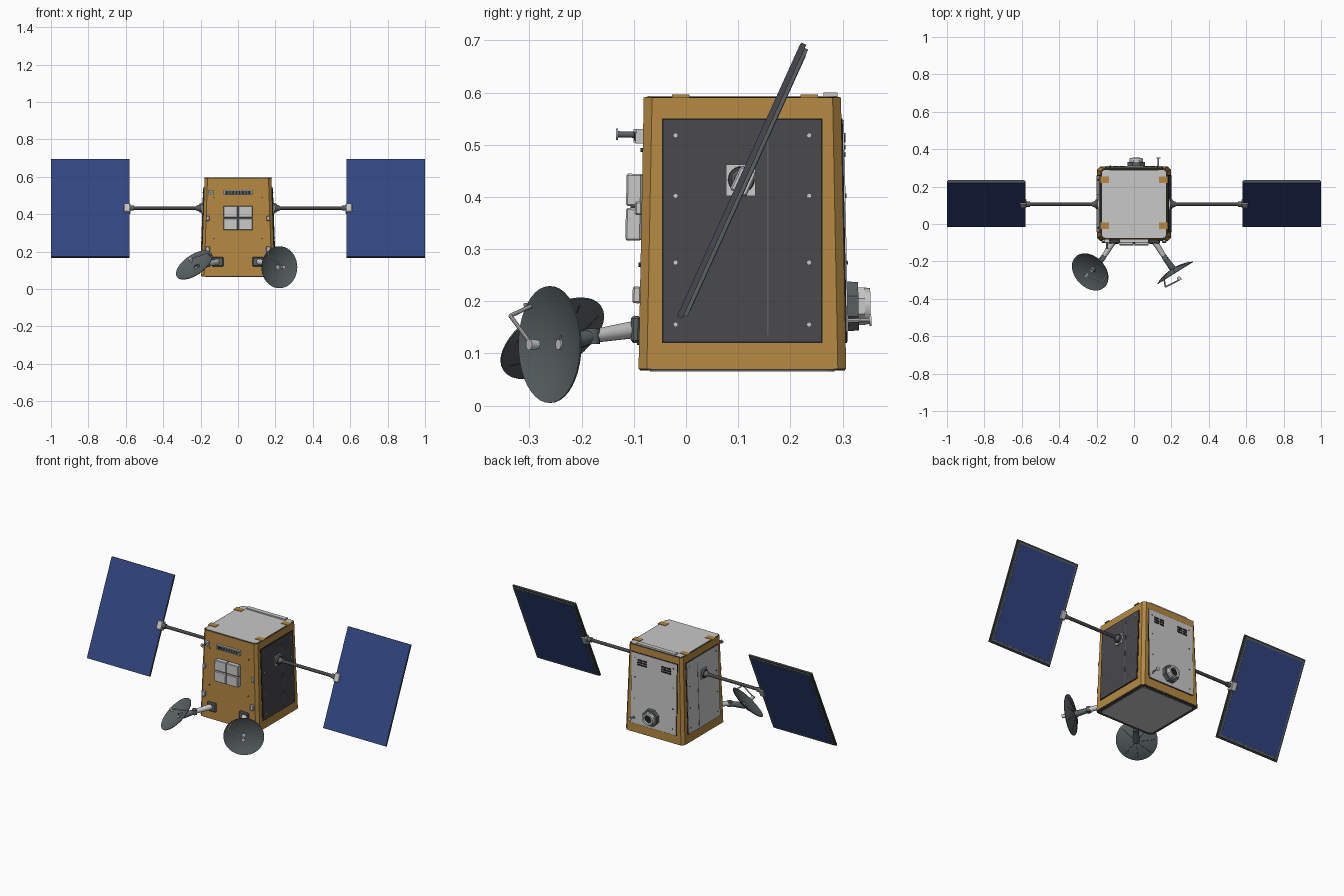
import bpy, bmesh, math
from mathutils import Matrix, Vector

cube = bpy.data.objects.get("Cube")
if cube:
    bpy.data.objects.remove(cube, do_unlink=True)


def material(name, rgb):
    m = bpy.data.materials.new(name)
    m.use_nodes = True
    m.diffuse_color = (*rgb, 1)
    m.node_tree.nodes["Principled BSDF"].inputs["Base Color"].default_value = (*rgb, 1)
    return m


GOLD = material("gold foil", (0.46, 0.25, 0.055))
LIGHT = material("light grey", (0.58, 0.58, 0.58))
DARK = material("dark grey", (0.065, 0.063, 0.07))
STEEL = material("steel grey", (0.10, 0.12, 0.125))
BLUE = material("solar blue", (0.032, 0.06, 0.22))
BLACK = material("near black", (0.015, 0.015, 0.016))

BASE, HEIGHT, MID = 0.07, 0.52, 0.108      # body bottom, height and y centre
I = Matrix.Identity(4)


def finish(name, bm, mat, matrix=I, smooth=False):
    bmesh.ops.recalc_face_normals(bm, faces=bm.faces)
    mesh = bpy.data.meshes.new(name)
    bm.to_mesh(mesh)
    bm.free()
    mesh.materials.append(mat)
    if smooth:
        mesh.shade_smooth()
        mesh.set_sharp_from_angle(angle=math.radians(35))
    ob = bpy.data.objects.new(name, mesh)
    ob.matrix_world = matrix
    bpy.context.collection.objects.link(ob)
    return ob


def box(name, mat, centre, size, matrix=I, bevel=0):
    bm = bmesh.new()
    bmesh.ops.create_cube(bm, size=1)
    bmesh.ops.transform(bm, verts=bm.verts,
                        matrix=Matrix.Translation(centre) @ Matrix.Diagonal((*size, 1)))
    if bevel:
        bmesh.ops.bevel(bm, geom=bm.edges[:], offset=bevel, segments=1, affect="EDGES")
    return finish(name, bm, mat, matrix)


def rounded_slab(name, mat, low, high, z0, z1, radius, segments):
    """Slab with rounded vertical edges; low and high are the end half sizes."""
    bm = bmesh.new()
    bmesh.ops.create_cube(bm, size=2)
    for v in bm.verts:
        half = high if v.co.z > 0 else low
        v.co = (v.co.x * half[0], MID + v.co.y * half[1], z1 if v.co.z > 0 else z0)
    upright = [e for e in bm.edges if abs(e.verts[0].co.z - e.verts[1].co.z) > (z1 - z0) / 2]
    bmesh.ops.bevel(bm, geom=upright, offset=radius, segments=segments, profile=0.5, affect="EDGES")
    return finish(name, bm, mat)


def tube(name, mat, a, b, r1, r2=None, sides=16, matrix=I):
    a, b = Vector(a), Vector(b)
    bm = bmesh.new()
    bmesh.ops.create_cone(bm, cap_ends=True, segments=sides, radius1=r1,
                          radius2=r1 if r2 is None else r2, depth=(b - a).length)
    place = Matrix.Translation((a + b) / 2) @ (b - a).to_track_quat("Z", "Y").to_matrix().to_4x4()
    bmesh.ops.transform(bm, verts=bm.verts, matrix=place)
    return finish(name, bm, mat, matrix, smooth=sides > 8)


def lathe(name, mat, profile, matrix, sides=32):
    bm = bmesh.new()
    verts = [bm.verts.new((r, 0, z)) for r, z in profile]
    edges = [bm.edges.new(pair) for pair in zip(verts, verts[1:])]
    bmesh.ops.spin(bm, geom=verts + edges, axis=(0, 0, 1), cent=(0, 0, 0),
                   angle=math.tau, steps=sides)
    bmesh.ops.remove_doubles(bm, verts=bm.verts, dist=0.0002)
    return finish(name, bm, mat, matrix, smooth=True)


def frame(origin, right, up, out):
    m = Matrix((right, up, out)).transposed().to_4x4()
    m.translation = origin
    return m


def side(out, half_low, half_high):
    """Frame on a leaning body side: x along it, y up it, z outward."""
    out = Vector(out)
    right = Vector((0, 0, 1)).cross(out)
    up = (Vector((0, 0, HEIGHT)) - out * (half_low - half_high)).normalized()
    return frame(Vector((0, MID, BASE)) + out * half_low, right, up, right.cross(up))


# Body shell with end plates
rounded_slab("body", GOLD, (0.197, 0.199), (0.179, 0.189), BASE, BASE + HEIGHT, 0.016, 1)
rounded_slab("top_edge", BLACK, (0.176, 0.186), (0.176, 0.186), 0.588, 0.591, 0.02, 4)
rounded_slab("top_plate", LIGHT, (0.172, 0.182), (0.172, 0.182), 0.588, 0.593, 0.02, 4)
rounded_slab("bottom_rim", DARK, (0.194, 0.196), (0.196, 0.198), 0.067, 0.071, 0.025, 4)
rounded_slab("bottom_plate", LIGHT, (0.175, 0.177), (0.175, 0.177), 0.065, 0.071, 0.02, 4)
for x in (-0.158, 0.158):
    for y in (-0.01, 0.236):
        box("top_pad", GOLD, (x, y, 0.593), (0.05, 0.034, 0.006))
box("top_bar", LIGHT, (0, 0.277, 0.595), (0.26, 0.026, 0.011))

FRONT = side((0, -1, 0), 0.199, 0.189)
BACK = side((0, 1, 0), 0.199, 0.189)
LEFT = side((1, 0, 0), 0.197, 0.179)
RIGHT = side((-1, 0, 0), 0.197, 0.179)

# Equipment panels on the two sides and the back
for name, m, mat, screw in (("left", LEFT, DARK, LIGHT), ("right", RIGHT, LIGHT, DARK),
                            ("back", BACK, LIGHT, DARK)):
    box(name + "_panel_edge", BLACK, (0, 0.265, 0.001), (0.308, 0.43, 0.003), m)
    box(name + "_panel", mat, (0, 0.265, 0.002), (0.302, 0.424, 0.006), m)
    for u in (-0.128, 0.128):
        for v in (0.085, 0.204, 0.332, 0.448):
            tube(name + "_screw", screw, (u, v, 0.004), (u, v, 0.007), 0.004, sides=8, matrix=m)
    if name != "back":
        s = 1 if name == "left" else -1
        box(name + "_seam", STEEL, (0.049 * s, 0.255, 0.004), (0.003, 0.38, 0.004), m)
        box(name + "_hub_plate", LIGHT, (-0.003 * s, 0.362, 0.006), (0.056, 0.06, 0.008), m)

# Back: vents, nozzle and whisker
for u in (-0.08, 0.08):
    for i in range(2):
        for j in range(3):
            box("vent_slot", BLACK, (u + (i - 0.5) * 0.034, 0.425 + (j - 1) * 0.014, 0.005),
                (0.03, 0.009, 0.004), BACK)
nozzle = BACK @ Matrix.Translation((-0.012, 0.12, 0)) @ Matrix.Rotation(math.pi / 8, 4, "Z")
tube("nozzle_housing", STEEL, (0, 0, 0), (0, 0, 0.026), 0.052, 0.05, 8, nozzle)
tube("nozzle_collar", LIGHT, (0, 0, 0.024), (0, 0, 0.038), 0.039, 0.039, 8, nozzle)
lathe("nozzle_ring", LIGHT, [(0.036, 0.036), (0.034, 0.049), (0.024, 0.049), (0.02, 0.039)], nozzle)
tube("nozzle_core", BLACK, (0, 0, 0.038), (0, 0, 0.041), 0.024, matrix=nozzle)
tube("whisker", LIGHT, (-0.13, 0.093, 0), (-0.13, 0.093, 0.05), 0.004, sides=8, matrix=BACK)
tube("whisker_tip", LIGHT, (-0.13, 0.093, 0.046), (-0.13, 0.093, 0.05), 0.011, matrix=BACK)

# Front: four tile array, slotted bar, small boxes and thruster
box("array_backing", DARK, (0, 0.31, 0.01), (0.15, 0.126, 0.022), FRONT)
for u in (-0.04, 0.04):
    for v in (0.277, 0.343):
        box("array_tile", LIGHT, (u, v, 0.015), (0.077, 0.062, 0.03), FRONT, 0.003)
box("front_bar", LIGHT, (0, 0.446, 0.007), (0.155, 0.028, 0.014), FRONT)
box("front_bar_face", STEEL, (0, 0.446, 0.0145), (0.145, 0.019, 0.003), FRONT)
for i in range(8):
    box("front_bar_slot", BLACK, ((i - 3.5) * 0.017, 0.446, 0.0155), (0.007, 0.014, 0.003), FRONT)
for u in (-0.162, 0.162):
    box("front_sensor", LIGHT, (u, 0.308, 0.006), (0.018, 0.026, 0.014), FRONT, 0.003)
    box("front_block", LIGHT, (u, 0.142, 0.006), (0.022, 0.032, 0.016), FRONT, 0.003)
    for v in (0.05, 0.2, 0.42):
        tube("front_screw", DARK, (u * 0.8, v, 0), (u * 0.8, v, 0.004), 0.004, sides=8, matrix=FRONT)
box("thruster_block", LIGHT, (-0.145, 0.447, 0.008), (0.026, 0.026, 0.02), FRONT)
tube("thruster_stem", STEEL, (-0.145, 0.449, 0.01), (-0.145, 0.449, 0.052), 0.006, matrix=FRONT)
tube("thruster_tip", LIGHT, (-0.145, 0.449, 0.048), (-0.145, 0.449, 0.052), 0.011, matrix=FRONT)

# Solar wings: collar, boom, joint and framed panel
TILT = Matrix.Rotation(math.atan2(0.53, 0.24), 4, "X")
for s in (-1, 1):
    hub = lambda x: (s * x, 0.106, 0.433)
    tube("boom_collar", DARK, hub(0.18), hub(0.206), 0.027, 0.024, 24)
    tube("boom_cone", STEEL, hub(0.205), hub(0.225), 0.02, 0.011)
    tube("boom", DARK, hub(0.2), hub(0.6), 0.0095)
    tube("boom_sleeve", STEEL, hub(0.555), hub(0.58), 0.014)
    wing = Matrix.Translation((s * 0.79, 0.11, 0.43)) @ TILT
    box("boom_joint", LIGHT, (-s * 0.197, 0, 0), (0.034, 0.05, 0.034), wing, 0.003)
    box("wing_frame", DARK, (0, 0, 0.003), (0.42, 0.576, 0.01), wing)
    box("wing_back_frame", STEEL, (0, 0, -0.005), (0.408, 0.562, 0.008), wing)
    box("wing_cells_front", BLUE, (0, 0, 0.0083), (0.416, 0.572, 0.002), wing)
    box("wing_cells_back", BLUE, (0, 0, -0.009), (0.384, 0.538, 0.002), wing)

# Dish antennas on bent arms
RADIUS, DEPTH = 0.112, 0.024
curve = [(RADIUS * i / 8, DEPTH * (i / 8) ** 2 - DEPTH) for i in range(9)]
shell = curve + [(r, z - 0.003) for r, z in reversed(curve)]
for s, centre, normal in ((1, (0.222, -0.262, 0.117), (0.53, -0.85, 0)),
                          (-1, (-0.235, -0.257, 0.13), (-0.5, -0.47, 0.72))):
    n = Vector(normal).normalized()
    right = Vector((0, 0, 1)).cross(n).normalized()
    dish = frame(Vector(centre), right, n.cross(right), n)
    lathe("dish", STEEL, shell, dish, 40)
    for k in range(8):
        spoke = Matrix.Rotation(k * math.tau / 8, 4, "Z")
        for (r0, z0), (r1, z1) in zip(curve[1::2], curve[3::2]):
            tube("dish_rib", DARK, (r0, 0, z0 - 0.003), (r1, 0, z1 - 0.003), 0.002, sides=6,
                 matrix=dish @ spoke)
    # Feed on a bent strut
    points = [(-s * 0.07, 0.074, -0.003), (-s * 0.085, 0.055, 0.035), (0, 0.003, 0.042)]
    for a, b in zip(points, points[1:]):
        tube("feed_strut", LIGHT, a, b, 0.004, sides=10, matrix=dish)
    tube("feed", LIGHT, (0, 0, 0.026), (0, 0, 0.046), 0.009, 0.011, matrix=dish)
    tube("dish_hub", LIGHT, (0, 0, -DEPTH), (0, 0, -DEPTH + 0.004), 0.01, matrix=dish)
    # Arm from the body to the back of the dish
    elbow = Vector((s * 0.165, -0.18, 0.133))
    end = dish @ Vector((0, 0, -DEPTH - 0.002))
    box("arm_base", STEEL, (s * 0.108, 0.076, 0.007), (0.06, 0.052, 0.018), FRONT, 0.005)
    tube("arm", LIGHT, (s * 0.108, -0.09, 0.147), elbow, 0.017, 0.013)
    tube("arm_wrist", STEEL, elbow, end, 0.014, 0.018)
    tube("arm_elbow", STEEL, elbow - Vector((0, 0, 0.015)), elbow + Vector((0, 0, 0.015)), 0.015)
